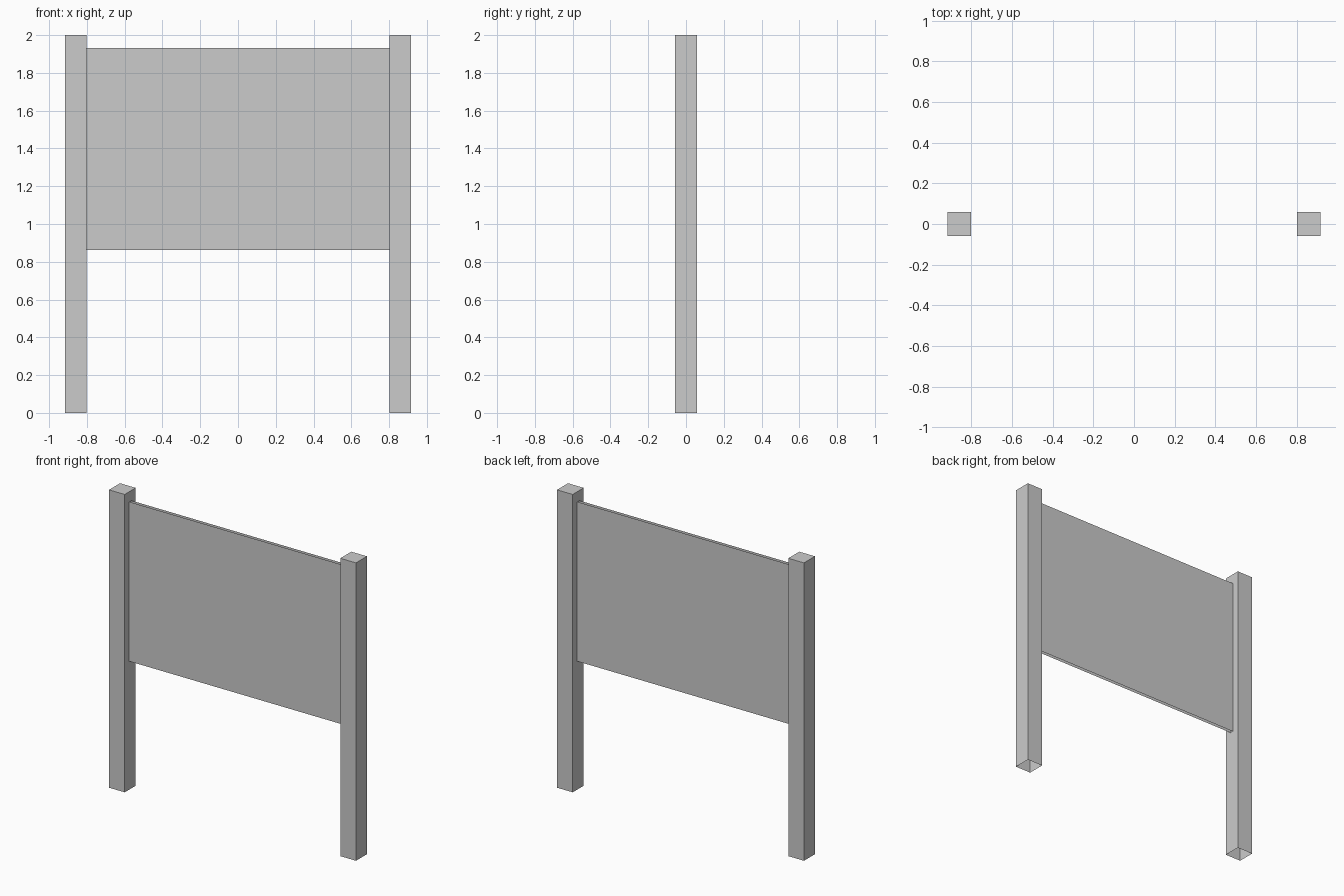
import bpy, bmesh
from mathutils import Matrix, Vector

if "Cube" in bpy.data.objects:
    bpy.data.objects.remove(bpy.data.objects["Cube"])

POST_X, POST_W, HEIGHT = 0.859, 0.116, 2.0
PANEL_W, PANEL_Z0, PANEL_Z1, PANEL_Y = 1.602, 0.862, 1.933, 0.011


def block(name, center, size, drop):
    """Box with the faces removed for which drop(normal) is true."""
    bm = bmesh.new()
    bmesh.ops.create_cube(bm, size=1.0)
    bmesh.ops.transform(bm, matrix=Matrix.Translation(Vector(center)) @ Matrix.Diagonal((*size, 1)),
                        verts=bm.verts)
    bm.normal_update()
    gone = [f for f in bm.faces if drop(f.normal)]
    bmesh.ops.delete(bm, geom=gone, context='FACES')
    mesh = bpy.data.meshes.new(name)
    bm.to_mesh(mesh)
    bm.free()
    obj = bpy.data.objects.new(name, mesh)
    bpy.context.collection.objects.link(obj)
    return obj


# Square posts, open at the ground
for side, sx in (("left", -1), ("right", 1)):
    block(f"{side}_post", (sx * POST_X, 0, HEIGHT / 2), (POST_W, POST_W, HEIGHT),
          lambda n: n.z < -0.5)

# Sign panel: front and back sheets with open edges
block("sign_panel", (0, 0, (PANEL_Z0 + PANEL_Z1) / 2),
      (PANEL_W, 2 * PANEL_Y, PANEL_Z1 - PANEL_Z0), lambda n: abs(n.y) < 0.5)
